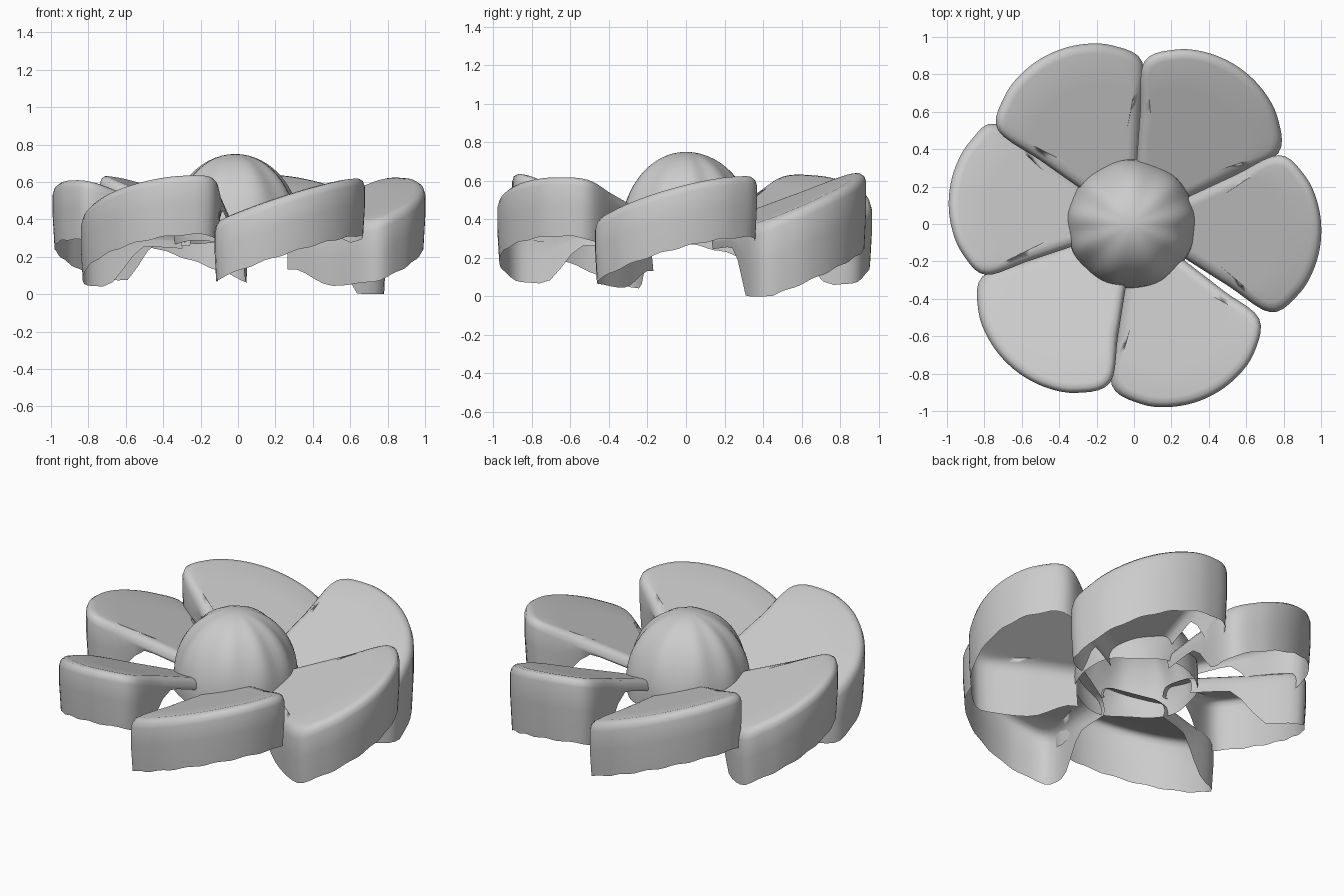
import bpy, bmesh, math
from mathutils import Vector

if "Cube" in bpy.data.objects:
    bpy.data.objects.remove(bpy.data.objects["Cube"])

# name: low corner angle and radius, high corner angle and radius, outer bulge, tilt, wall depth,
# depth of the low side wall at the hub
PETALS = {
    "petal_back_right": (26, .86, 86.5, .87, .145, .31, .40, .10),
    "petal_right": (-33, .87, 25.5, .86, .14, .28, .33, .22),
    "petal_front_right": (-98, .87, -37, .84, .155, .27, .32, .10),
    "petal_front_left": (-161, .86, -98.5, .86, .15, .30, .33, .10),
    "petal_left": (144, .915, 199, .84, .125, .27, .33, .10),
    "petal_back_left": (87, .87, 145.5, .885, .14, .28, .33, .10),
}


def polar(deg, r):
    return Vector((math.cos(math.radians(deg)) * r, math.sin(math.radians(deg)) * r))


def smooth_path(pts, steps):
    """Catmull-Rom curve through open points."""
    p = [2 * pts[0] - pts[1]] + pts + [2 * pts[-1] - pts[-2]]
    out = []
    for i in range(1, len(p) - 2):
        a, b, c, d = p[i - 1:i + 3]
        for k in range(steps):
            t = k / steps
            out.append(.5 * (2 * b + (c - a) * t + (2 * a - 5 * b + 4 * c - d) * t * t
                             + (3 * b - a - 3 * c + d) * t ** 3))
    out.append(p[-2])
    return out


def outline(low_a, low_r, high_a, high_r, bulge):
    """Straight side, bulging outer arc, straight side."""
    pts = [polar(low_a - 1.5, .32), polar(low_a - .5, .6)]
    for k in range(7):
        t = k / 6
        r = low_r + (high_r - low_r) * t + bulge * (4 * t * (1 - t)) ** .75
        pts.append(polar(low_a + (high_a - low_a) * t, r))
    return smooth_path(pts + [polar(high_a + .5, .6), polar(high_a + 1.5, .32)], 5)


def grid_object(name, rows, closed=False):
    """Skin a list of equal-length rows of points."""
    bm = bmesh.new()
    vs = [[bm.verts.new(c) for c in row] for row in rows]
    n = len(rows[0])
    for r0, r1 in zip(vs, vs[1:]):
        for i in range(n if closed else n - 1):
            j = (i + 1) % n
            bm.faces.new((r0[i], r1[i], r1[j], r0[j]))
    bmesh.ops.remove_doubles(bm, verts=bm.verts, dist=.0005)
    bmesh.ops.recalc_face_normals(bm, faces=bm.faces)
    if sum(f.normal.z * f.calc_area() for f in bm.faces) < 0:
        bmesh.ops.reverse_faces(bm, faces=bm.faces)
    me = bpy.data.meshes.new(name)
    bm.to_mesh(me)
    bm.free()
    for f in me.polygons:
        f.use_smooth = True
    ob = bpy.data.objects.new(name, me)
    bpy.context.collection.objects.link(ob)


def petal(name, low_a, low_r, high_a, high_r, bulge, tilt, depth, hub_depth):
    path = outline(low_a, low_r, high_a, high_r, bulge)
    n = len(path) - 1
    centre = (low_a + high_a) / 2
    out_dir, side_dir = polar(centre, 1), polar(centre + 90, 1)
    mid = out_dir * .62
    inner = out_dir * .27

    def height(p):
        return .40 + .15 * (p.dot(out_dir) - .3) / .6 + tilt * p.dot(side_dir)

    def wall(i, p):
        # side walls are cut away toward the hub
        low = i < n / 2
        start = .35 if hub_depth > .2 and low else .52
        f = min(1, max(0, (p.length - start) / .25))
        f = f * f * (3 - 2 * f)
        end = hub_depth if low else .07
        return end + (depth - end) * f + .004 * math.sin(i * 1.3) * f

    def inset(p, d):
        # move sides sideways, outer edge toward the middle
        target = mid if p.length > .6 else out_dir * p.dot(out_dir)
        return p + (target - p).normalized() * d

    # tilted top skin
    rows = []
    for t in (0, .25, .5, .75):
        row = []
        for i, p in enumerate(path):
            hub = inner + side_dir * (i / n - .5) * .10
            q = hub.lerp(inset(p, .055), t)
            row.append((q.x, q.y, height(q)))
        rows.append(row)
    # rounded rim and hanging wall
    for ins, drop in ((.055, 0), (.027, .007), (.009, .025), (0, .055), (0, .5), (.01, 1)):
        row = []
        for i, p in enumerate(path):
            q = inset(p, ins + .002)
            d = drop if drop < .1 else max(drop * wall(i, p), .055 + .01 * drop)
            row.append((q.x, q.y, max(0, height(q) - d)))
        rows.append(row)
    grid_object(name, rows)


for name, spec in PETALS.items():
    petal(name, *spec)

# hollow centre dome with soft radial creases
rows = []
for k in range(17):
    ph = math.radians(97) * k / 16
    row = []
    for i in range(64):
        th = 2 * math.pi * i / 64
        crease = 1 + .03 * math.sin(2 * ph) * math.sin(9 * th + math.sin(2 * th))
        r = .345 * math.sin(ph) * crease
        z = .33 + .42 * math.cos(ph) + (.01 * math.sin(5 * th) if k == 16 else 0)
        row.append((-.015 + r * math.cos(th), r * math.sin(th), z))
    rows.append(row)
grid_object("centre_dome", rows, closed=True)
